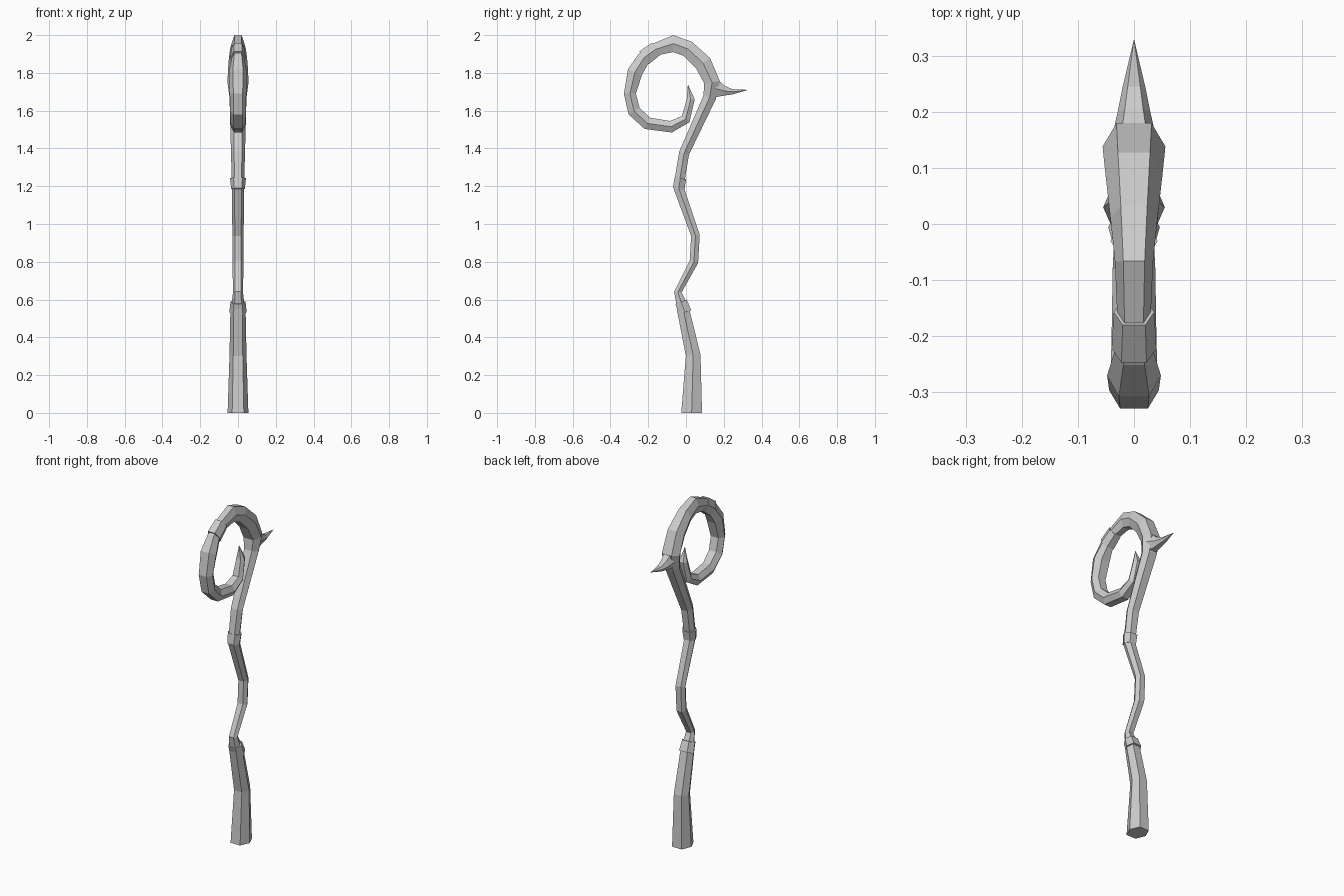
import bpy, bmesh, math
from mathutils import Vector

cube = bpy.data.objects.get("Cube")
if cube:
    bpy.data.objects.remove(cube, do_unlink=True)

grey = bpy.data.materials.new("plain_grey")
grey.use_nodes = True
COLOUR = (0.6, 0.6, 0.6, 1)
grey.diffuse_color = COLOUR
grey.node_tree.nodes["Principled BSDF"].inputs["Base Color"].default_value = COLOUR

FLAT = 0.56  # share of the width taken by the front and back facets


def sweep(name, stations, start=None):
    """Hexagonal loft; station = y, z, half depth, half width (no depth = tip)."""
    bm = bmesh.new()
    pts = [Vector((0, s[0], s[1])) for s in stations]
    rings = []
    for i, s in enumerate(stations):
        if len(s) == 2:
            rings.append([bm.verts.new(pts[i])])
            continue
        # Bisecting direction at every joint
        t = Vector()
        if i > 0:
            t += (pts[i] - pts[i - 1]).normalized()
        if i < len(pts) - 1:
            t += (pts[i + 1] - pts[i]).normalized()
        if i == 0 and start:
            t = Vector(start)
        t.normalize()
        side = Vector((1, 0, 0))
        out = t.cross(side)
        d, w = s[2], s[3]
        shape = [(w, 0), (w * FLAT, d), (-w * FLAT, d),
                 (-w, 0), (-w * FLAT, -d), (w * FLAT, -d)]
        rings.append([bm.verts.new(pts[i] + side * a + out * b) for a, b in shape])
    for a, b in zip(rings, rings[1:]):
        for k in range(6):
            n = (k + 1) % 6
            if len(b) == 1:
                bm.faces.new((a[k], a[n], b[0]))
            else:
                bm.faces.new((a[k], a[n], b[n], b[k]))
    bm.faces.new(rings[0][::-1])
    if len(rings[-1]) == 6:
        bm.faces.new(rings[-1])
    bmesh.ops.recalc_face_normals(bm, faces=bm.faces)
    mesh = bpy.data.meshes.new(name)
    bm.to_mesh(mesh)
    bm.free()
    mesh.materials.append(grey)
    obj = bpy.data.objects.new(name, mesh)
    bpy.context.collection.objects.link(obj)
    return obj


# Thick foot of the staff
sweep("foot", [(.03, 0, .055, .055), (.038, .305, .039, .045),
               (-.018, .56, .032, .04)], start=(0, 0, 1))

# Crooked middle
sweep("shaft", [(-.018, .56, .03, .036), (-.043, .64, .02, .026),
                (.042, .80, .023, .03), (.05, .94, .023, .03),
                (-.04, 1.195, .027, .032)])

# Upper shaft curling round into the crook
sweep("crook", [(-.04, 1.195, .027, .032), (-.01, 1.375, .027, .037),
                (.125, 1.67, .034, .045), (.138, 1.75, .042, .056),
                (.09, 1.852, .046, .051), (.01, 1.927, .043, .042),
                (-.067, 1.955, .045, .034), (-.16, 1.925, .034, .03),
                (-.225, 1.875, .036, .034), (-.27, 1.805, .04, .048),
                (-.297, 1.69, .032, .044), (-.275, 1.598, .034, .042),
                (-.205, 1.533, .033, .04), (-.08, 1.515, .031, .038),
                (-.002, 1.555, .026, .034), (.025, 1.66, .021, .025),
                (.01, 1.74)])

# Thorn on the outside of the crook
sweep("thorn", [(.13, 1.72, .06, .045), (.165, 1.715, .045, .037),
                (.2, 1.705, .027, .029), (.245, 1.7, .014, .02),
                (.33, 1.71)])

# Binding bands
sweep("lower_band", [(-.005, .532, .035, .046), (-.026, .588, .032, .04)])
sweep("upper_band", [(-.039, 1.185, .031, .036), (-.03, 1.242, .031, .042)])
sweep("crook_band", [(-.157, 1.928, .039, .036), (-.222, 1.88, .042, .04)])
